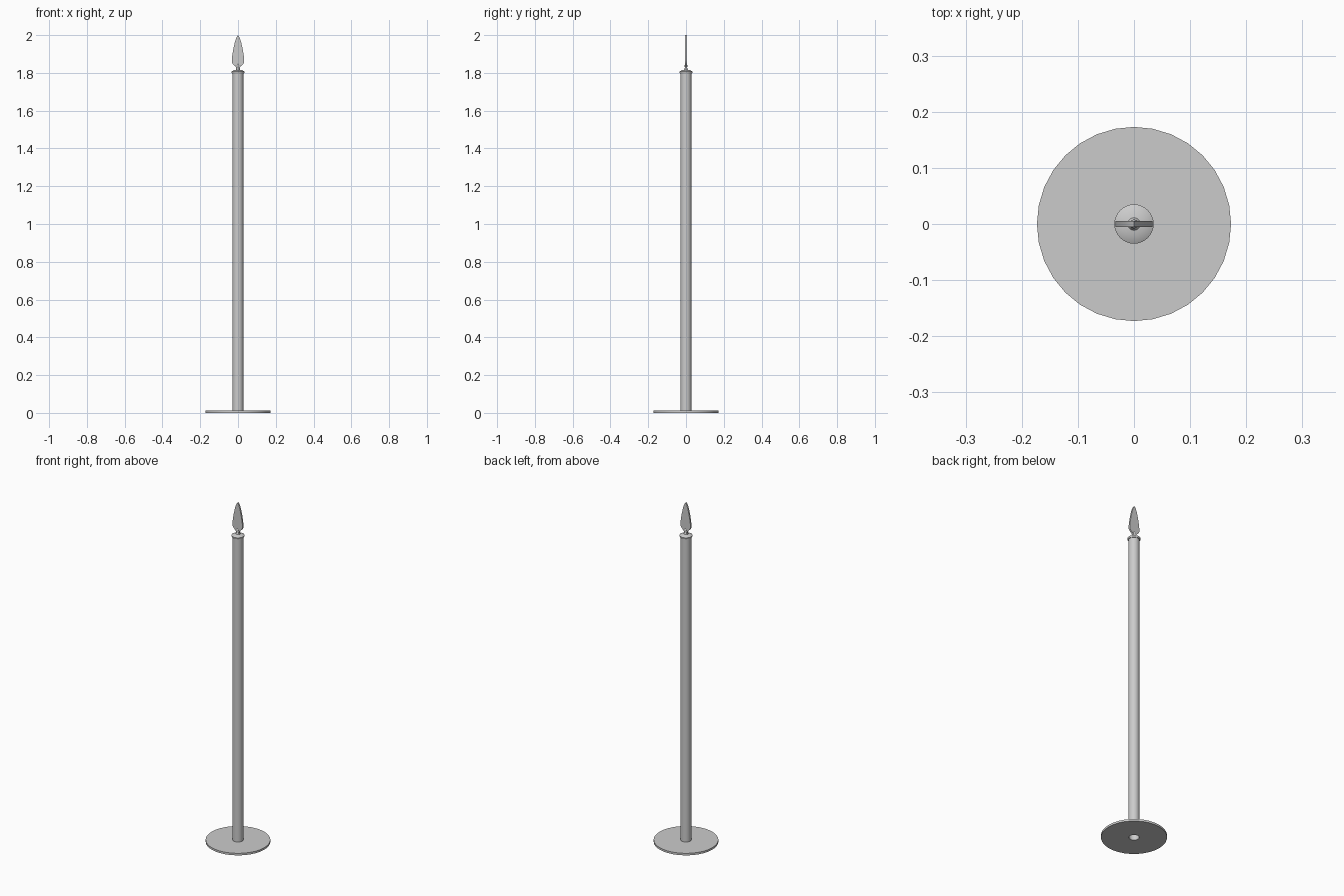
import bpy, bmesh, math

if "Cube" in bpy.data.objects:
    bpy.data.objects.remove(bpy.data.objects["Cube"])


def finish(name, bm, smooth=True):
    bmesh.ops.recalc_face_normals(bm, faces=bm.faces)
    mesh = bpy.data.meshes.new(name)
    bm.to_mesh(mesh)
    bm.free()
    ob = bpy.data.objects.new(name, mesh)
    bpy.context.collection.objects.link(ob)
    if smooth:
        bpy.ops.object.select_all(action='DESELECT')
        ob.select_set(True)
        bpy.context.view_layer.objects.active = ob
        bpy.ops.object.shade_smooth_by_angle(angle=math.radians(35))
    return ob


def lathe(name, profile, sides=32, closed=False):
    """Revolve (radius, z) points about the z axis."""
    bm = bmesh.new()
    rings = []
    for r, z in profile:
        if r == 0:
            rings.append([bm.verts.new((0, 0, z))] * sides)
        else:
            rings.append([bm.verts.new((r * math.cos(2 * math.pi * i / sides),
                                        r * math.sin(2 * math.pi * i / sides), z))
                          for i in range(sides)])
    pairs = list(zip(rings, rings[1:]))
    if closed:
        pairs.append((rings[-1], rings[0]))
    for a, b in pairs:
        for i in range(sides):
            j = (i + 1) % sides
            bm.faces.new(list(dict.fromkeys((a[i], a[j], b[j], b[i]))))
    return finish(name, bm)


# Round foot plate with a central hole under the pole
lathe("base_plate", [(0.027, 0), (0.173, 0), (0.173, 0.012), (0.027, 0.012)], closed=True)

# Hollow pole, open at the bottom
lathe("pole", [(0.029, 0.012), (0.029, 1.803)])

# Collar with a sloping top
lathe("collar", [(0, 1.797), (0.032, 1.797), (0.035, 1.802), (0.035, 1.807),
                 (0.021, 1.815), (0, 1.815)])

# Flared neck holding the flame
lathe("neck", [(0.012, 1.814), (0.008, 1.82), (0.006, 1.83), (0.008, 1.837),
               (0.006, 1.845), (0, 1.852)], sides=16)

# Flat flame-shaped finial: half outline mirrored, then thickened
half = [(0.012, 1.814), (0.010, 1.826), (0.014, 1.835), (0.026, 1.845), (0.032, 1.856),
        (0.033, 1.868), (0.030, 1.895), (0.024, 1.930), (0.016, 1.965), (0.008, 1.988)]
outline = half + [(0, 2.0)] + [(-x, z) for x, z in reversed(half)]
bm = bmesh.new()
face = bm.faces.new([bm.verts.new((x, -0.005, z)) for x, z in outline])
out = bmesh.ops.extrude_face_region(bm, geom=[face])
bmesh.ops.translate(bm, vec=(0, 0.01, 0),
                    verts=[v for v in out["geom"] if isinstance(v, bmesh.types.BMVert)])
finish("flame", bm)
